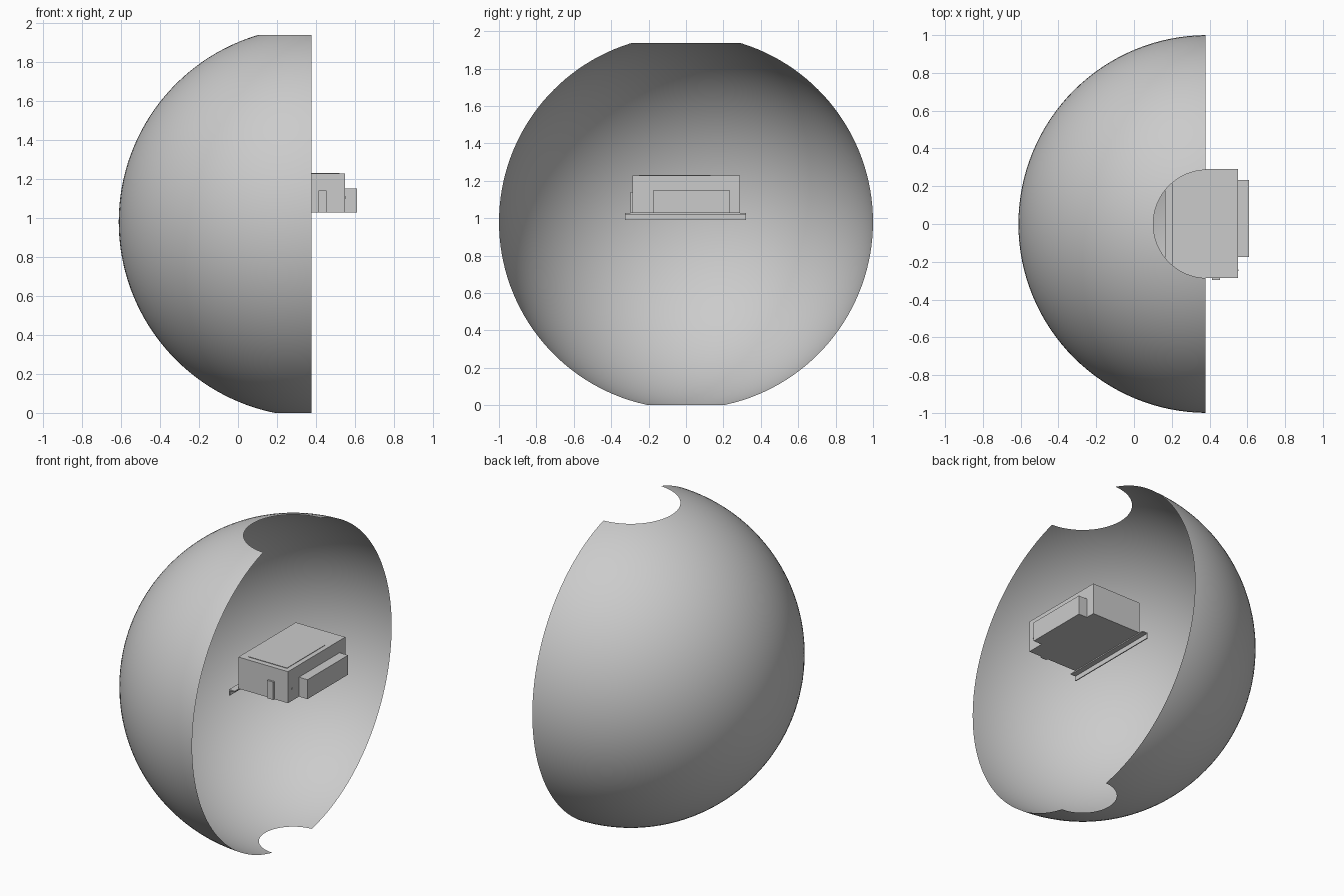
import bpy, bmesh

if "Cube" in bpy.data.objects:
    bpy.data.objects.remove(bpy.data.objects["Cube"])

CX, CZ = 0.388, 0.98   # sphere centre
CUT_X = 0.378          # open face of the shell


def finish(bm, name):
    mesh = bpy.data.meshes.new(name)
    bm.to_mesh(mesh)
    bm.free()
    obj = bpy.data.objects.new(name, mesh)
    bpy.context.collection.objects.link(obj)
    return obj


def box(name, x, y, z):
    """Box from (min, max) ranges on each axis."""
    bm = bmesh.new()
    bmesh.ops.create_cube(bm, size=1)
    for v in bm.verts:
        for i, (a, b) in enumerate((x, y, z)):
            v.co[i] = a if v.co[i] < 0 else b
    return finish(bm, name)


# Thin half-sphere shell, trimmed flat at the open face, top and bottom
bm = bmesh.new()
bmesh.ops.create_uvsphere(bm, u_segments=128, v_segments=72, radius=1)
bmesh.ops.translate(bm, verts=bm.verts, vec=(CX, 0, CZ))
for co, no in (((CUT_X, 0, 0), (1, 0, 0)),
               ((0, 0, 1.938), (0, 0, 1)),
               ((0, 0, 0), (0, 0, -1))):
    bmesh.ops.bisect_plane(bm, geom=bm.verts[:] + bm.edges[:] + bm.faces[:],
                           plane_co=co, plane_no=no, clear_outer=True)
for f in bm.faces:
    f.smooth = True
finish(bm, "half_sphere_shell")

# Device body with its front block, side latch and small button
box("device_body", (0.202, 0.55), (-0.285, 0.29), (1.027, 1.227))
box("front_block", (0.55, 0.61), (-0.175, 0.232), (1.027, 1.15))
box("side_latch", (0.413, 0.455), (-0.297, -0.285), (1.027, 1.14))
box("button", (0.55, 0.553), (-0.25, -0.24), (1.10, 1.11))

# Raised L-shaped line on the lid
box("lid_line_side", (0.25, 0.52), (-0.252, -0.249), (1.227, 1.23))
box("lid_line_front", (0.517, 0.52), (-0.252, 0.13), (1.227, 1.23))

# Rear flange with a downturned lip
box("rear_flange", (0.165, 0.205), (-0.325, 0.32), (1.02, 1.027))
box("rear_lip", (0.165, 0.171), (-0.325, 0.32), (0.99, 1.02))
